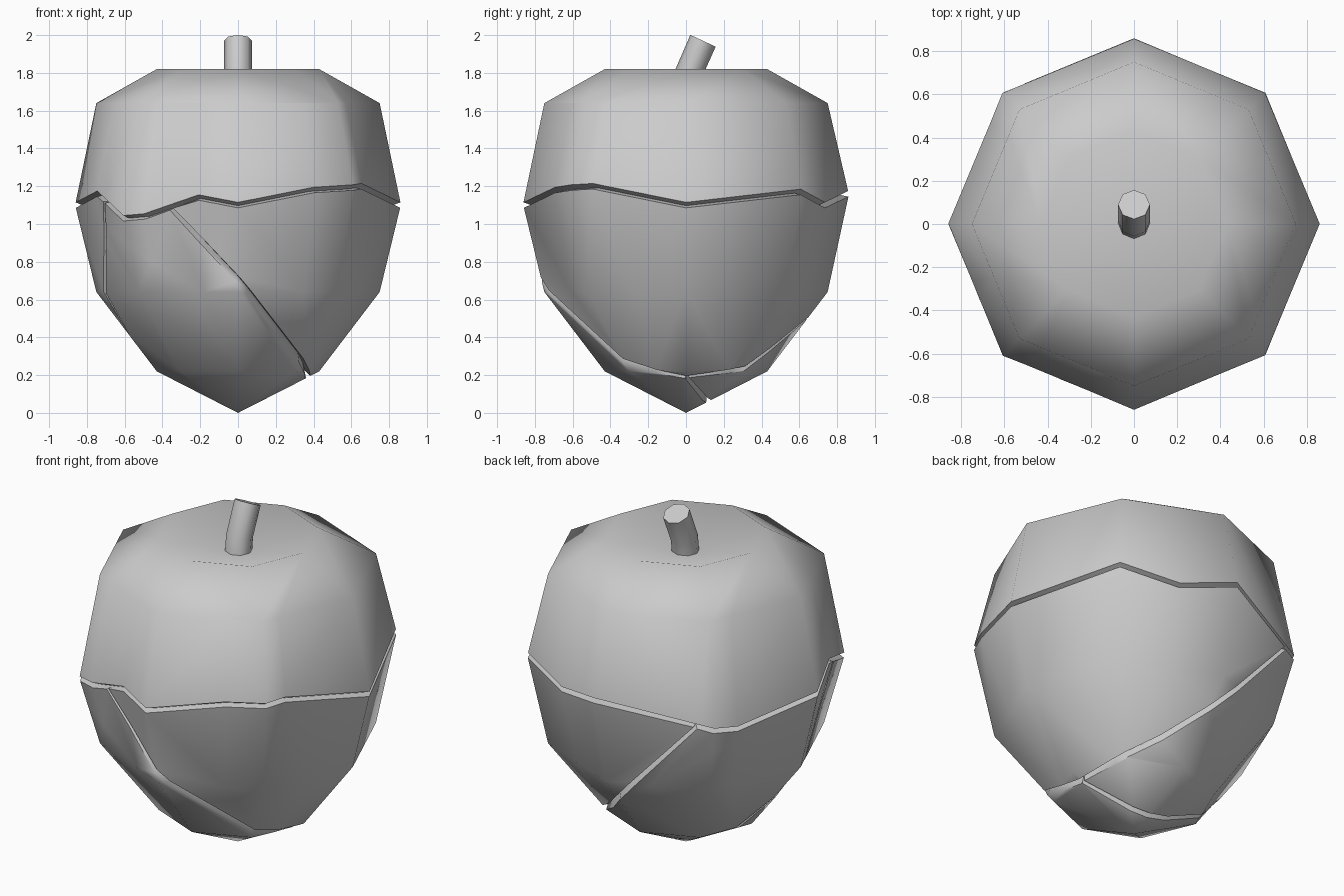
import bpy, bmesh, math
from mathutils import Vector, Matrix

if "Cube" in bpy.data.objects:
    bpy.data.objects.remove(bpy.data.objects["Cube"])

# Height of the jagged crack around the fruit, by angle in degrees
CRACK = [(-180, 1.1), (-160, 1.16), (-135, 1.03), (-127, 1.04), (-105, 1.14),
         (-90, 1.1), (-60, 1.18), (-37, 1.2), (0, 1.1), (45, 1.17),
         (68, 1.1), (90, 1.16), (145, 1.02), (180, 1.1)]


def crack_z(a):
    for (a0, z0), (a1, z1) in zip(CRACK, CRACK[1:]):
        if a0 <= a <= a1:
            return z0 + (z1 - z0) * (a - a0) / (a1 - a0)


def octagon(a, r):
    # point on an eight-sided outline with corners at multiples of 45 degrees
    off = math.radians((a % 45) - 22.5)
    d = r * math.cos(math.pi / 8) / math.cos(off)
    return d * math.cos(math.radians(a)), d * math.sin(math.radians(a))


def finish(bm, name, angle):
    bmesh.ops.recalc_face_normals(bm, faces=bm.faces[:])
    me = bpy.data.meshes.new(name)
    bm.to_mesh(me)
    bm.free()
    ob = bpy.data.objects.new(name, me)
    bpy.context.collection.objects.link(ob)
    bpy.ops.object.select_all(action='DESELECT')
    bpy.context.view_layer.objects.active = ob
    ob.select_set(True)
    bpy.ops.object.shade_smooth_by_angle(angle=math.radians(angle))
    return ob


def skin(bm, rings):
    for lo, hi in zip(rings, rings[1:]):
        for i in range(len(lo)):
            j = (i + 1) % len(lo)
            bm.faces.new((lo[i], lo[j], hi[j], hi[i]))


# Fruit body: octagonal rings, the widest one following the crack
bm = bmesh.new()
angles = sorted({a for a, _ in CRACK[:-1]} | set(range(-180, 180, 45)))
rings = []
for r, z in [(0.43, 0.22), (0.75, 0.64), (0.862, None), (0.75, 1.64), (0.43, 1.82)]:
    rings.append([bm.verts.new((*octagon(a, r), crack_z(a) if z is None else z))
                  for a in angles])
skin(bm, rings)
for ring, z in ((rings[0], 0.0), (rings[-1], 1.7)):
    pole = bm.verts.new((0, 0, z))
    for i in range(len(ring)):
        bm.faces.new((ring[i], ring[(i + 1) % len(ring)], pole))
cap_faces = [f for f in bm.faces if all(v.co.z > 0.9 for v in f.verts)]
for f in cap_faces:
    f.material_index = 1

# Three slanted cracks meeting at one point low on the right
T = Vector((0.36, 0, 0.2))


def plane(p, q):
    return (Vector(p) - T).cross(Vector(q) - T).normalized()


n_rc = plane((-0.35, -0.72, 1.08), (0.3, -0.37, 0.32))   # right / front piece
n_rb = -plane((-0.72, 0.5, 1.0), (0, 0.63, 0.47))        # right / back piece
n_bc = -plane((-0.75, -0.35, 1.1), (0.1, 0.1, 0.075))    # front / back piece
if n_bc.y > 0:
    n_bc = -n_bc
n_bc_front = n_bc
for n in (n_rc, n_rb, n_bc):
    low = [f for f in bm.faces if f.material_index == 0]
    geom = low + list({e for f in low for e in f.edges}) + list({v for f in low for v in f.verts})
    bmesh.ops.bisect_plane(bm, geom=geom, dist=0.004, plane_co=T, plane_no=n)


def piece(f):
    if f.material_index == 1:
        return 1
    d = f.calc_center_median() - T
    if d.dot(n_rc) > 0 and d.dot(n_rb) > 0:
        return 2
    return 3 if d.dot(n_bc_front) > 0 else 4


bm.normal_update()
label = {f: piece(f) for f in bm.faces}
for f, k in label.items():
    f.material_index = k
for e in bm.edges:
    e.seam = len({f.material_index for f in e.link_faces}) > 1
bmesh.ops.dissolve_limit(bm, angle_limit=math.radians(1), verts=bm.verts[:],
                         edges=bm.edges[:], delimit={'SEAM'})

# V-shaped grooves: inset every piece, then sink the crack line
seam_pts = [v.co.copy() for v in bm.verts if any(e.seam for e in v.link_edges)]
groups = [[f for f in bm.faces if f.material_index == k] for k in (1, 2, 3, 4)]
for faces in groups:
    if faces:
        bmesh.ops.inset_region(bm, faces=faces, thickness=0.015, depth=0,
                               use_even_offset=False, use_boundary=True)
bmesh.ops.remove_doubles(bm, verts=bm.verts[:], dist=0.0005)
centre = Vector((0, 0, 1.05))
for v in bm.verts:
    if any((v.co - p).length < 0.001 for p in seam_pts):
        v.co = centre + (v.co - centre) * 0.945
for f in bm.faces:
    f.material_index = 0
finish(bm, "cracked_fruit", 50)

# Stem: bent eight-sided rod leaning back
bm = bmesh.new()
rings = []
for y, z, tilt in [(0, 1.67, 0), (0.015, 1.8, 14), (0.09, 1.97, 25)]:
    m = Matrix.Translation((0, y, z)) @ Matrix.Rotation(math.radians(-tilt), 4, 'X')
    rings.append([bm.verts.new(m @ Vector((0.074 * math.cos(i * math.pi / 4),
                                           0.074 * math.sin(i * math.pi / 4), 0)))
                  for i in range(8)])
skin(bm, rings)
bm.faces.new(rings[-1])
bm.faces.new(rings[0])
finish(bm, "stem", 50)
